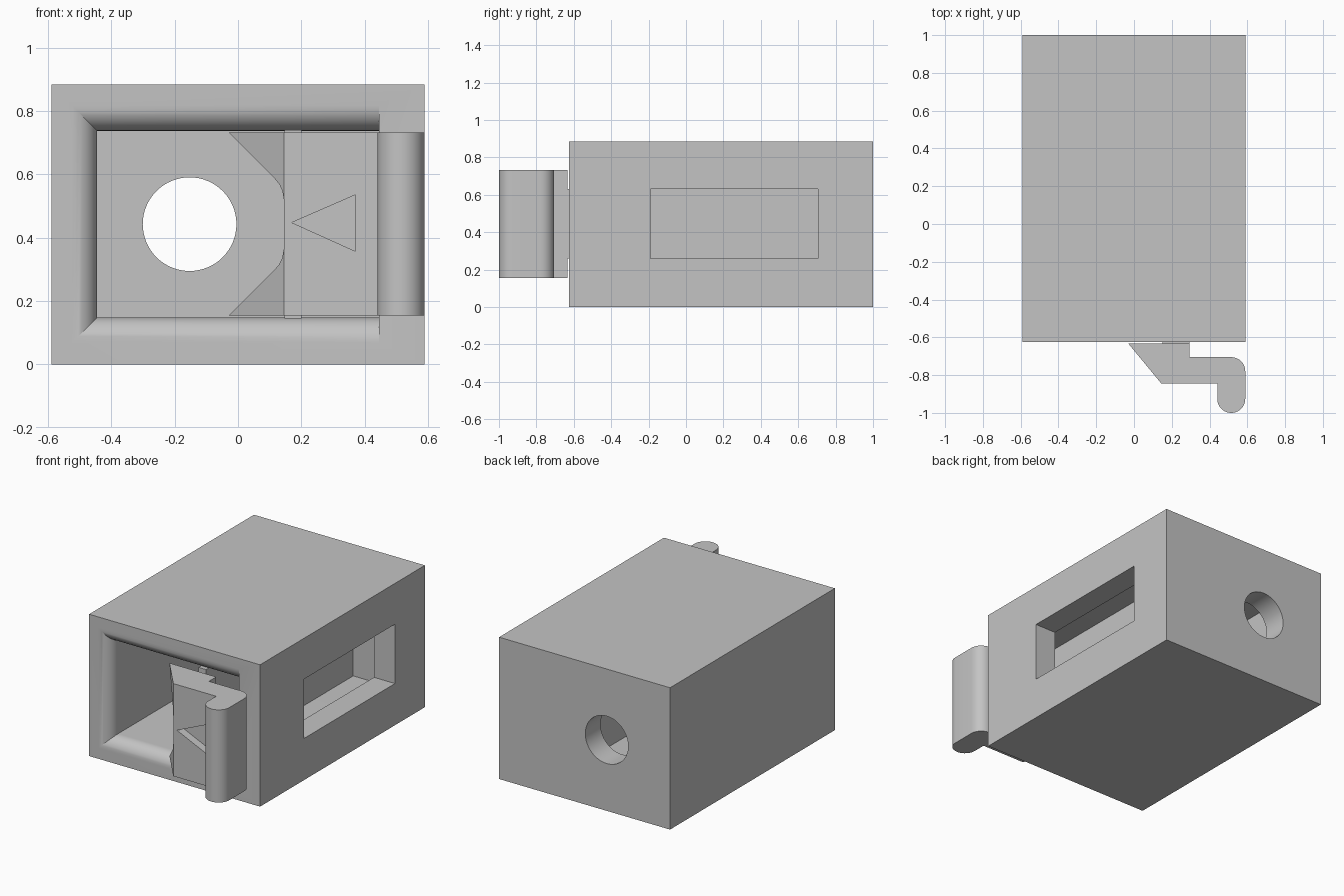
import bpy, bmesh
from math import sin, cos, pi, radians

old = bpy.data.objects.get("Cube")
if old:
    bpy.data.objects.remove(old, do_unlink=True)

grey = bpy.data.materials.new("plain grey")
grey.use_nodes = True
colour = (0.55, 0.55, 0.55, 1)
grey.diffuse_color = colour
grey.node_tree.nodes["Principled BSDF"].inputs["Base Color"].default_value = colour

FRONT, BACK, HALF, TOP = -0.625, 1.0, 0.59, 0.885
INNER, FLOOR, CEIL, MID = 0.445, 0.148, 0.738, 0.443


def loft(name, rings):
    """Skin a list of matching rings and close both ends."""
    bm = bmesh.new()
    loops = [[bm.verts.new(p) for p in ring] for ring in rings]
    n = len(loops[0])
    for a, b in zip(loops, loops[1:]):
        for i in range(n):
            j = (i + 1) % n
            bm.faces.new((a[i], a[j], b[j], b[i]))
    bm.faces.new(loops[0])
    bm.faces.new(loops[-1])
    bmesh.ops.recalc_face_normals(bm, faces=bm.faces[:])
    mesh = bpy.data.meshes.new(name)
    bm.to_mesh(mesh)
    bm.free()
    mesh.materials.append(grey)
    ob = bpy.data.objects.new(name, mesh)
    bpy.context.collection.objects.link(ob)
    return ob


def along_z(name, pts, z0, z1):
    return loft(name, [[(x, y, z) for x, y in pts] for z in (z0, z1)])


def along_y(name, pts, y0, y1):
    return loft(name, [[(x, y, z) for x, z in pts] for y in (y0, y1)])


def box(name, x0, x1, y0, y1, z0, z1):
    return along_z(name, [(x0, y0), (x1, y0), (x1, y1), (x0, y1)], z0, z1)


def arc(cx, cy, r, start, end, steps=12):
    angles = [radians(start + (end - start) * i / steps) for i in range(steps + 1)]
    return [(cx + r * cos(a), cy + r * sin(a)) for a in angles]


def boolean(ob, other, operation="DIFFERENCE"):
    """Apply a boolean and remove the helper."""
    mod = ob.modifiers.new("cut", "BOOLEAN")
    mod.operation, mod.solver, mod.object = operation, "EXACT", other
    other.hide_render = True
    bpy.context.view_layer.objects.active = ob
    bpy.ops.object.modifier_apply(modifier=mod.name)
    bpy.data.objects.remove(other, do_unlink=True)


def smooth(ob):
    bpy.ops.object.select_all(action="DESELECT")
    ob.select_set(True)
    bpy.context.view_layer.objects.active = ob
    bpy.ops.object.shade_smooth_by_angle(angle=radians(25))


# Housing with a cavity whose mouth is rounded on three sides
housing = box("housing", -HALF, HALF, FRONT, BACK, 0, TOP)


def mouth_ring(y, d):
    return [(-INNER - d, y, FLOOR - d), (INNER, y, FLOOR - d),
            (INNER, y, CEIL + d), (-INNER - d, y, CEIL + d)]


R = 0.08
rings = [mouth_ring(0.85, 0)]
for i in range(13):
    a = pi / 2 * i / 12
    rings.append(mouth_ring(FRONT + R - R * sin(a), R - R * cos(a)))
rings.append(mouth_ring(FRONT - 0.1, R))
boolean(housing, loft("cavity_cutter", rings))

# Round hole in the rear wall and long window in the side
boolean(housing, along_y("hole_cutter", arc(-0.153, MID, 0.148, 0, 354.375, 63), 0.7, 1.1))
boolean(housing, box("window_cutter", 0.3, 0.7, -0.19, 0.705, 0.26, 0.63))
smooth(housing)

# Flexible arm running from the rear wall to the mouth, and its neck
arm = box("spring_arm", 0.147, 0.2, -0.6, 0.86, FLOOR - 0.003, CEIL + 0.003)
neck = box("latch_neck", 0.15, 0.293, -0.66, -0.56, 0.26, 0.63)

# Latch with wedge nose and rounded finger grip
outline = [(-0.03, -0.633), (0.145, -0.845), (0.441, -0.845)]
outline += arc(0.515, -0.926, 0.074, 180, 360, 20)
outline += arc(0.515, -0.779, 0.074, 0, 90)
outline += [(0.293, -0.705), (0.293, -0.633)]
latch = along_z("latch", outline, 0.155, 0.733)

# Notch through the nose, with softened inner corners
upper = [(-0.1, 0.803), (0.115, 0.588), (0.13, 0.57), (0.14, 0.549), (0.145, 0.52)]
lower = [(x, 2 * MID - z) for x, z in reversed(upper)]
boolean(latch, along_y("notch_cutter", upper + lower, -0.95, -0.55))

# Engraved arrow on the latch face
arrow = [(0.17, 0.448), (0.372, 0.536), (0.372, 0.357)]
boolean(latch, along_y("arrow_cutter", arrow, -0.9, -0.795))
smooth(latch)
